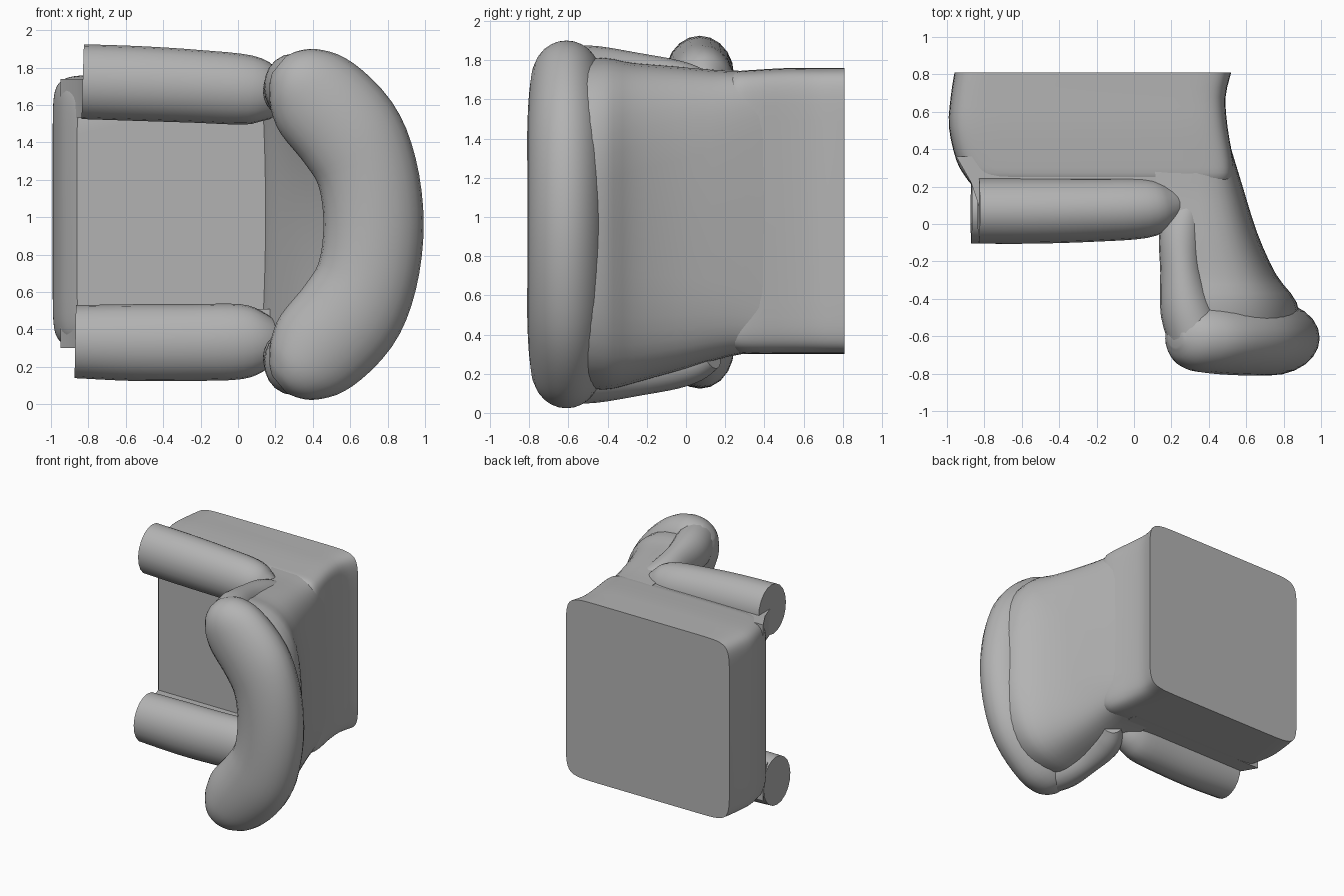
import bpy, bmesh
from math import sin, cos, pi, radians
from mathutils import Vector

cube = bpy.data.objects.get("Cube")
if cube:
    bpy.data.objects.remove(cube, do_unlink=True)

GREY = (0.45, 0.45, 0.45, 1)
fabric = bpy.data.materials.new("plain grey fabric")
fabric.use_nodes = True
fabric.diffuse_color = GREY
bsdf = fabric.node_tree.nodes["Principled BSDF"]
bsdf.inputs["Base Color"].default_value = GREY
bsdf.inputs["Roughness"].default_value = 0.8


def loft(name, rings):
    """Skin a list of closed rings and cap both ends."""
    bm = bmesh.new()
    rows = [[bm.verts.new(p) for p in ring] for ring in rings]
    n = len(rows[0])
    for a, b in zip(rows, rows[1:]):
        for i in range(n):
            j = (i + 1) % n
            bm.faces.new((a[i], a[j], b[j], b[i]))
    bm.faces.new(rows[0])
    bm.faces.new(rows[-1])
    bmesh.ops.recalc_face_normals(bm, faces=bm.faces)
    mesh = bpy.data.meshes.new(name)
    bm.to_mesh(mesh)
    bm.free()
    mesh.materials.append(fabric)
    obj = bpy.data.objects.new(name, mesh)
    bpy.context.collection.objects.link(obj)
    bpy.ops.object.select_all(action="DESELECT")
    obj.select_set(True)
    bpy.context.view_layer.objects.active = obj
    bpy.ops.object.shade_smooth_by_angle(angle=radians(40))
    return obj


def smooth(keys, steps=4):
    """Catmull-Rom interpolation through tuples of any length."""
    k = [keys[0]] + list(keys) + [keys[-1]]
    out = []
    for a, b, c, d in zip(k, k[1:], k[2:], k[3:]):
        for s in range(steps):
            t = s / steps
            out.append([q + 0.5 * t * (r - p + t * (2*p - 5*q + 4*r - u + t * (3*(q - r) + u - p)))
                        for p, q, r, u in zip(a, b, c, d)])
    return out + [list(keys[-1])]


def sweep(name, keys, ref, sides=20):
    """Tube through (x, y, z, radius along ref, radius across)."""
    path = smooth(keys)
    rings = []
    for i, (x, y, z, ra, rb) in enumerate(path):
        ahead, behind = path[min(i + 1, len(path) - 1)], path[max(i - 1, 0)]
        tangent = (Vector(ahead[:3]) - Vector(behind[:3])).normalized()
        across = tangent.cross(Vector(ref)).normalized()
        along = across.cross(tangent)
        rings.append([Vector((x, y, z)) + along * ra * cos(2*pi*s/sides) + across * rb * sin(2*pi*s/sides)
                      for s in range(sides)])
    return loft(name, rings)


def power(v, n):
    return (1 if v >= 0 else -1) * abs(v) ** (2 / n)


# Boxy base with a bulging front edge: y, x min, x max, z min, z max
base = [(0.81, -0.96, 0.52, 0.30, 1.76), (0.68, -0.98, 0.49, 0.30, 1.76),
        (0.52, -0.99, 0.50, 0.30, 1.76), (0.34, -0.95, 0.53, 0.30, 1.75),
        (0.25, -0.90, 0.53, 0.31, 1.74), (0.20, -0.86, 0.50, 0.34, 1.70)]
rings = []
for y, x0, x1, z0, z1 in smooth(base, 3):
    ring = []
    for s in range(64):
        a = 2 * pi * (s + 0.5) / 64
        ring.append(((x0 + x1) / 2 + (x1 - x0) / 2 * power(cos(a), 13), y,
                     (z0 + z1) / 2 + (z1 - z0) / 2 * power(sin(a), 13)))
    rings.append(ring)
loft("seat_base", rings)

# Rolled arms
sweep("left_arm", [(-0.83, 0.07, 1.725, 0.20, 0.175), (-0.53, 0.07, 1.715, 0.20, 0.175),
                   (-0.22, 0.075, 1.70, 0.195, 0.17), (0.06, 0.085, 1.68, 0.185, 0.16),
                   (0.18, 0.10, 1.66, 0.14, 0.12), (0.26, 0.12, 1.65, 0.08, 0.07)], (0, 0, 1))
sweep("right_arm", [(-0.87, 0.07, 0.335, 0.195, 0.175), (-0.56, 0.07, 0.33, 0.205, 0.175),
                    (-0.26, 0.075, 0.33, 0.205, 0.17), (0.02, 0.085, 0.335, 0.20, 0.16),
                    (0.15, 0.10, 0.34, 0.15, 0.13), (0.24, 0.12, 0.35, 0.08, 0.07)], (0, 0, 1))

# Arm panels joining the rolls to the base
for name, z in (("left_arm_panel", 1.64), ("right_arm_panel", 0.41)):
    rings = []
    for y, x in ((0.36, -0.95), (0.22, -0.87), (0.10, -0.83)):
        rings.append([(x, y, z - 0.11), (x, y, z + 0.10), (0.3, y, z + 0.10), (0.3, y, z - 0.11)])
    loft(name, rings)

# Curved backrest shell: y, x edge, x inside, x outside, half height, squareness
shell = [(0.45, 0.10, 0.12, 0.505, 0.71, 8), (0.22, 0.12, 0.14, 0.575, 0.73, 5.5),
         (-0.05, 0.20, 0.26, 0.66, 0.78, 4.2), (-0.27, 0.24, 0.37, 0.76, 0.82, 3.6),
         (-0.42, 0.27, 0.45, 0.87, 0.85, 3), (-0.60, 0.32, 0.55, 0.90, 0.83, 2.6)]
rings = []
for y, xe, xi, xo, h, n in smooth(shell, 3):
    zc = 0.965 + 0.06 * max(0, min(1, (y + 0.3) / 0.6))
    turns = [pi * (s / 24 - 0.5) for s in range(25)]
    outer = [(xe + (xo - xe) * abs(cos(a)) ** (2 / n), y, zc + h * power(sin(a), n)) for a in turns]
    inner = [(xi - (xi - xe) * sin(a) ** 2, y, zc + h * 0.98 * sin(a)) for a in reversed(turns[1:-1])]
    rings.append(outer + inner)
loft("backrest_shell", rings)

# Thick roll bending around the top of the backrest
MID = 0.962
half = [(0.69, 0.28, 0.20, 0.27), (0.59, 0.49, 0.20, 0.285), (0.42, 0.675, 0.19, 0.27),
        (0.315, 0.775, 0.17, 0.21), (0.25, 0.83, 0.12, 0.13), (0.22, 0.855, 0.05, 0.06)]
keys = [(x, -0.61, MID - d, ra, rb) for x, d, ra, rb in reversed(half)]
keys += [(0.725, -0.61, MID, 0.20, 0.268)]
keys += [(x, -0.61, MID + d, ra, rb) for x, d, ra, rb in half]
sweep("backrest_roll", keys, (0, 1, 0), 24)

# Slim wings running from the roll to the arms
for name, side in (("left_wing", 1), ("right_wing", -1)):
    wing = [(0.34, -0.62, 0.745, 0.15, 0.17), (0.285, -0.46, 0.74, 0.145, 0.17),
            (0.255, -0.25, 0.725, 0.115, 0.15), (0.25, -0.06, 0.71, 0.115, 0.13),
            (0.28, 0.05, 0.69, 0.10, 0.11), (0.33, 0.13, 0.66, 0.07, 0.08)]
    sweep(name, [(x, y, MID + side * d, ra, rb) for x, y, d, ra, rb in wing], (1, 0, 0))
